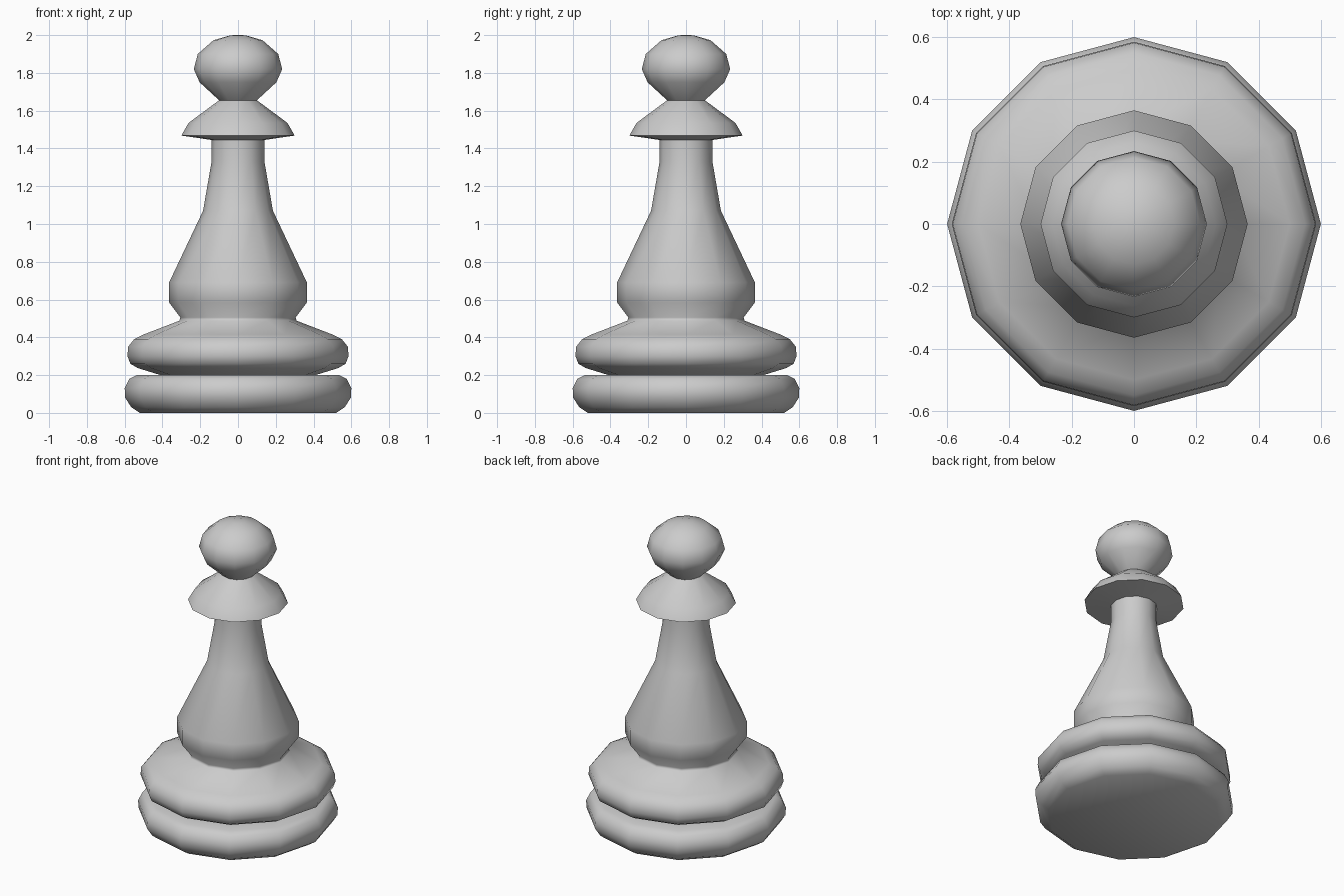
import bpy, bmesh
from math import radians
from mathutils import Matrix, Vector

if "Cube" in bpy.data.objects:
    bpy.data.objects.remove(bpy.data.objects["Cube"])

SIDES = 12

# Lathe profile as (radius, height), bottom to top
base = [(0, 0), (0.52, 0), (0.565, 0.03), (0.597, 0.08), (0.6, 0.13),
        (0.575, 0.18), (0.535, 0.2), (0.41, 0.2)]
upper_ring = [(0.53, 0.237), (0.57, 0.26), (0.585, 0.3), (0.582, 0.35),
              (0.55, 0.39), (0.5, 0.415), (0.31, 0.488)]
stem = [(0.305, 0.505), (0.365, 0.585), (0.365, 0.69), (0.185, 1.07),
        (0.14, 1.33), (0.14, 1.445)]
collar = [(0.3, 1.468), (0.262, 1.535), (0.1, 1.655)]
head = [(0.203, 1.75), (0.234, 1.82), (0.213, 1.9), (0.13, 1.973),
        (0.04, 1.999), (0, 2.0)]
profile = base + upper_ring + stem + collar + head

# Spin the profile around z
bm = bmesh.new()
verts = [bm.verts.new((r, 0, z)) for r, z in profile]
edges = [bm.edges.new(pair) for pair in zip(verts, verts[1:])]
bmesh.ops.spin(bm, geom=verts + edges, cent=(0, 0, 0), axis=(0, 0, 1),
               angle=radians(360), steps=SIDES, use_duplicate=False)
bmesh.ops.remove_doubles(bm, verts=bm.verts[:], dist=0.0005)
bmesh.ops.recalc_face_normals(bm, faces=bm.faces[:])

mesh = bpy.data.meshes.new("pawn_piece")
bm.to_mesh(mesh)
bm.free()
pawn = bpy.data.objects.new("pawn_piece", mesh)
bpy.context.collection.objects.link(pawn)

# Smooth shading, crisp at the collar rim and the groove
bpy.context.view_layer.objects.active = pawn
pawn.select_set(True)
bpy.ops.object.shade_smooth_by_angle(angle=radians(65))
